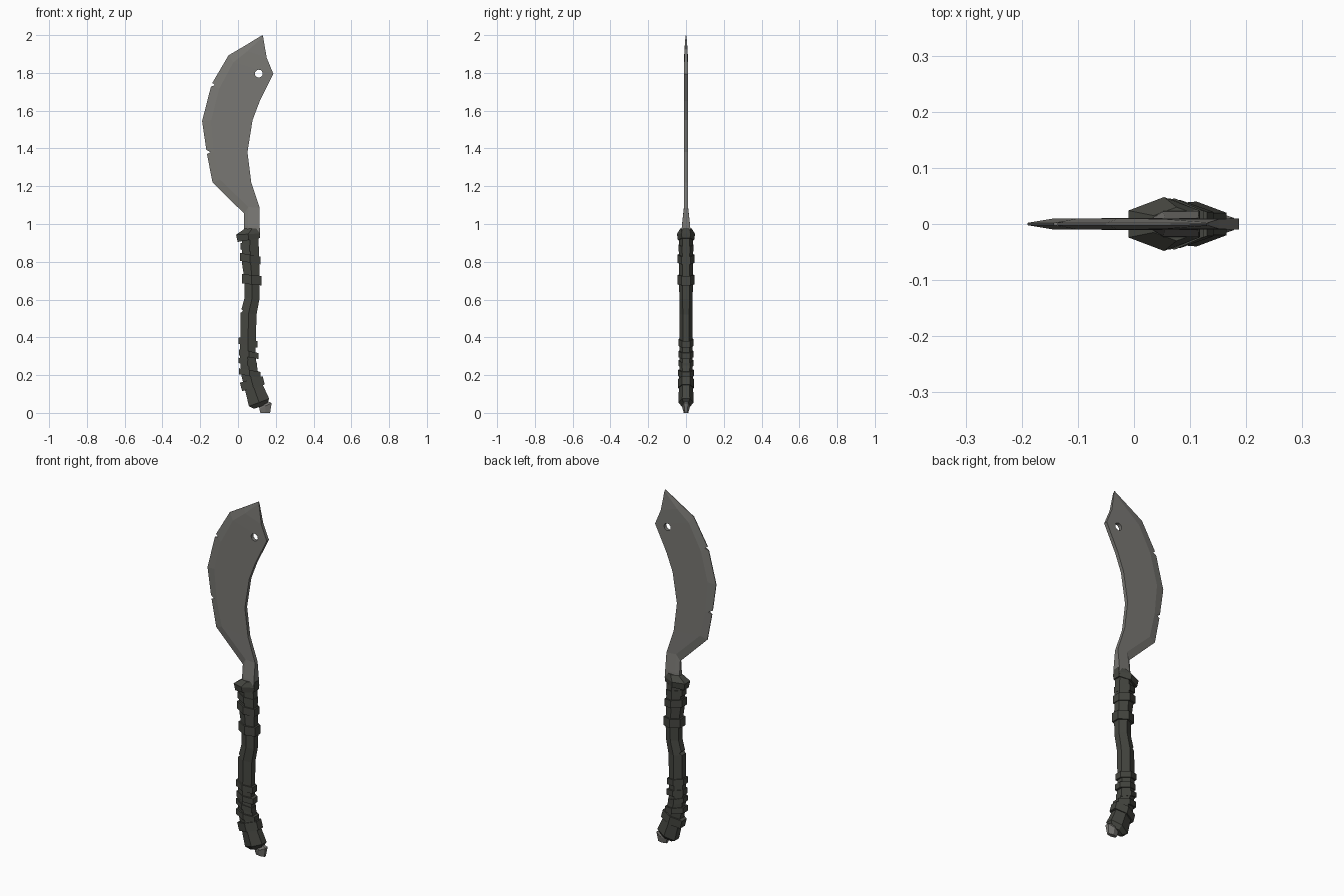
import bpy, bmesh, math
from mathutils import Vector

if "Cube" in bpy.data.objects:
    bpy.data.objects.remove(bpy.data.objects["Cube"])


def material(name, rgb):
    m = bpy.data.materials.new(name)
    m.diffuse_color = (*rgb, 1)
    m.use_nodes = True
    m.node_tree.nodes["Principled BSDF"].inputs["Base Color"].default_value = m.diffuse_color
    return m


STEEL = material("worn steel", (0.19, 0.186, 0.172))
WRAP = material("dark leather", (0.06, 0.062, 0.052))


def loft(name, rings, mat):
    """Skin equal-length rings of points and cap both ends."""
    bm = bmesh.new()
    rows = [[bm.verts.new(p) for p in r] for r in rings]
    n = len(rows[0])
    for a, b in zip(rows, rows[1:]):
        for i in range(n):
            j = (i + 1) % n
            bm.faces.new((a[i], a[j], b[j], b[i]))
    bm.faces.new(rows[0])
    bm.faces.new(rows[-1])
    bmesh.ops.recalc_face_normals(bm, faces=bm.faces)
    me = bpy.data.meshes.new(name)
    bm.to_mesh(me)
    bm.free()
    me.materials.append(mat)
    ob = bpy.data.objects.new(name, me)
    bpy.context.collection.objects.link(ob)
    return ob


def hex_ring(left, right, hy):
    """Six-sided section between two (x, z) side points, ridge facing front and back."""
    l, r = Vector((left[0], 0, left[1])), Vector((right[0], 0, right[1]))
    m, y = (l + r) / 2, Vector((0, hy, 0))
    return [l - y * .5, m - y, r - y * .5, r + y * .5, m + y, l + y * .5]


def cut(target, cutter):
    cutter.hide_render = True
    cutter.hide_set(True)
    mod = target.modifiers.new("cut", 'BOOLEAN')
    mod.operation = 'DIFFERENCE'
    mod.solver = 'EXACT'
    mod.object = cutter


# Blade: cutting edge, bevel line, spine (x, z), then edge and body half thickness
stations = [
    ((.033, .94), (.052, .94), (.115, .94), .012, .025),
    ((.033, .99), (.052, .99), (.115, .99), .010, .022),
    ((.033, 1.055), (.055, 1.09), (.115, 1.085), .004, .011),
    ((-.135, 1.22), (-.095, 1.235), (.07, 1.22), .002, .010),
    ((-.166, 1.38), (-.127, 1.38), (.05, 1.38), .002, .010),
    ((-.19, 1.545), (-.142, 1.55), (.077, 1.55), .002, .010),
    ((-.14, 1.74), (-.10, 1.715), (.115, 1.65), .002, .010),
    ((-.05, 1.893), (-.025, 1.855), (.187, 1.795), .002, .010),
    ((.04, 1.946), (.05, 1.915), (.152, 1.88), .002, .009),
    ((.129, 2.0), (.13, 1.99), (.133, 1.99), .001, .003),
]
rings = []
for e, c, s, te, tc in stations:
    half = [(*e, te), (*c, tc), (*s, tc)]
    rings.append([(x, -t, z) for x, z, t in half] + [(x, t, z) for x, z, t in half[::-1]])
blade = loft("blade", rings, STEEL)

# Hole near the tip
circle = [(.11 + .021 * math.cos(a * math.tau / 12), 1.796 + .021 * math.sin(a * math.tau / 12))
          for a in range(12)]
cut(blade, loft("hole_cutter", [[(x, y, z) for x, z in circle] for y in (-.1, .1)], STEEL))

# Nicks in the cutting edge
for i, tri in enumerate([[(-.20, 1.355), (-.145, 1.38), (-.20, 1.41)],
                         [(-.18, 1.715), (-.122, 1.735), (-.17, 1.775)]]):
    cut(blade, loft(f"nick_cutter_{i}", [[(x, y, z) for x, z in tri] for y in (-.1, .1)], STEEL))

# Handle grip
grip = [((.02, .93), (.108, .93), .037), ((.02, .80), (.112, .80), .037),
        ((.035, .70), (.115, .70), .037), ((.035, .61), (.113, .60), .035),
        ((.013, .53), (.098, .52), .034), ((.012, .40), (.095, .40), .034),
        ((.010, .28), (.092, .30), .035), ((.02, .19), (.105, .22), .036),
        ((.04, .11), (.135, .14), .038), ((.058, .035), (.165, .075), .040),
        ((.085, .022), (.152, .045), .022)]
grip_ob = loft("grip", [hex_ring(*g) for g in grip], WRAP)
cut(grip_ob, loft("grip_nick_cutter", [[(x, y, z) for x, z in
    [(.0, .52), (.027, .54), (.0, .565)]] for y in (-.1, .1)], WRAP))

# Collar where blade meets grip
loft("collar", [hex_ring((-.002, .905), (.115, .925), .043),
                hex_ring((-.010, .943), (.117, .95), .048),
                hex_ring((.035, .975), (.117, .978), .030)], WRAP)

# Leather bands: left and right bottom points, height, half depth
bands = [((.012, .865), (.112, .845), .035, .041), ((.010, .805), (.118, .785), .042, .046),
         ((.020, .685), (.124, .675), .050, .046), ((.002, .365), (.104, .345), .035, .041),
         ((.006, .305), (.108, .285), .032, .041), ((.002, .265), (.100, .235), .028, .040),
         ((.004, .205), (.118, .185), .032, .043), ((.022, .115), (.142, .150), .045, .043)]
for i, (l, r, h, hy) in enumerate(bands):
    top = [(p[0] - (.012 if i == 7 else 0), p[1] + h) for p in (l, r)]
    loft(f"wrap_band_{i}", [hex_ring(l, r, hy), hex_ring(*top, hy)], WRAP)

# Metal tang end poking out of the pommel
loft("tang_end", [hex_ring((.118, 0), (.170, 0), .012),
                  hex_ring((.113, .022), (.178, .052), .022),
                  hex_ring((.108, .05), (.150, .065), .016)], STEEL)
